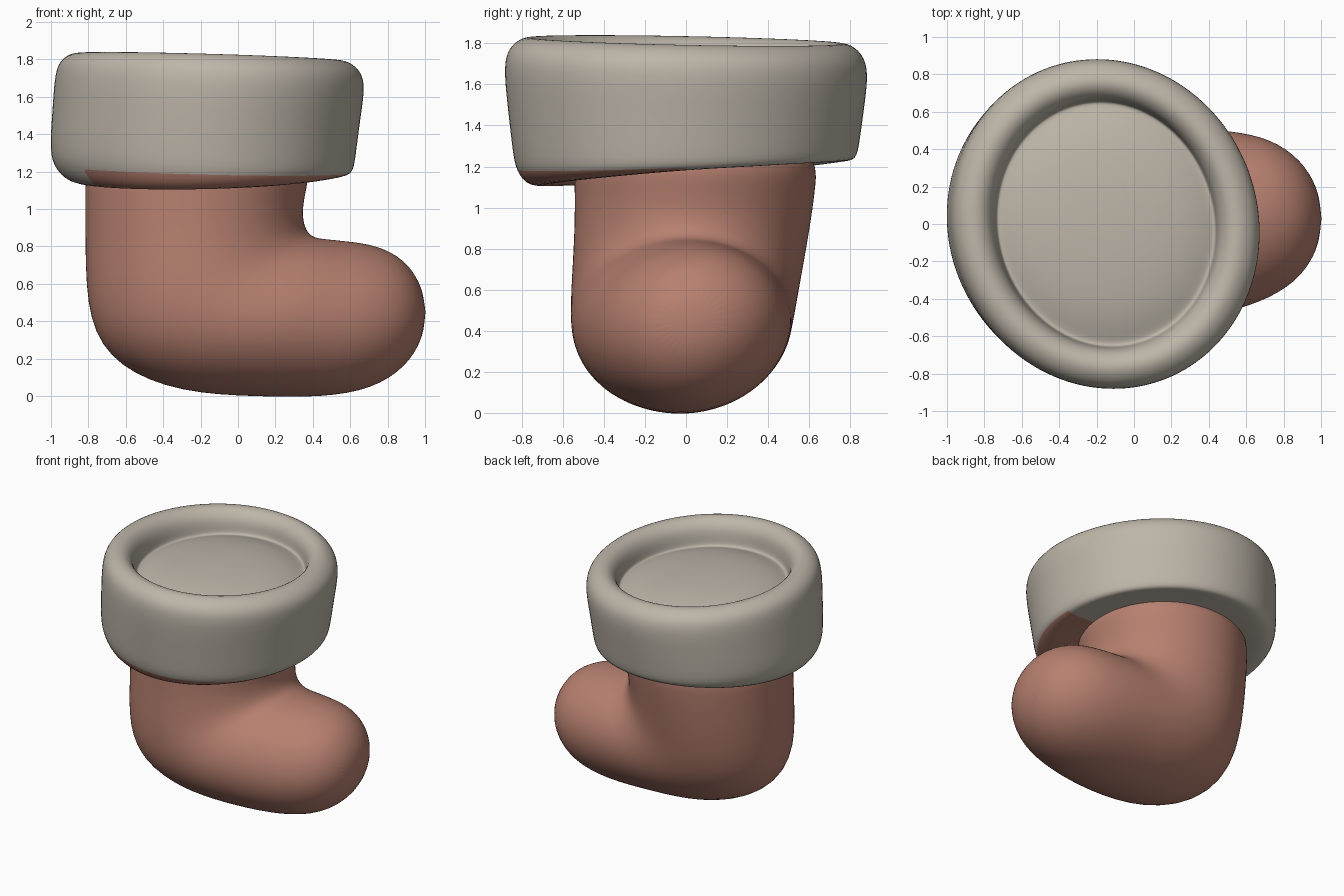
import bpy, math
from mathutils import Vector

cube = bpy.data.objects.get("Cube")
if cube:
    bpy.data.objects.remove(cube, do_unlink=True)

SEGMENTS = 32


def material(name, color):
    mat = bpy.data.materials.new(name)
    mat.use_nodes = True
    mat.diffuse_color = color
    mat.node_tree.nodes["Principled BSDF"].inputs["Base Color"].default_value = color
    return mat


red = material("dusty red", (0.47, 0.215, 0.16, 1))
grey = material("warm grey", (0.51, 0.465, 0.395, 1))


def loft(name, rings, start, end, mats):
    """Skin a list of closed rings, closing each end with a fan to a point."""
    verts = [v for ring in rings for v in ring] + [start, end]
    n, last = SEGMENTS, (len(rings) - 1) * SEGMENTS
    faces = []
    for k in range(n):
        m = (k + 1) % n
        for r in range(0, last, n):
            faces.append((r + k, r + m, r + n + m, r + n + k))
        faces.append((len(verts) - 2, m, k))
        faces.append((len(verts) - 1, last + k, last + m))
    mesh = bpy.data.meshes.new(name)
    mesh.from_pydata(verts, [], faces)
    mesh.update()
    obj = bpy.data.objects.new(name, mesh)
    bpy.context.collection.objects.link(obj)
    for mat in mats:
        mesh.materials.append(mat)
    mesh.shade_smooth()
    obj.modifiers.new("smooth", "SUBSURF").levels = 2
    obj.modifiers["smooth"].render_levels = 2
    return obj


angles = [2 * math.pi * k / SEGMENTS for k in range(SEGMENTS)]

# Boot: elliptical sections fanning around the ankle, from the shaft to the toe
# (inner x, inner z, outer x, outer z, half width, y centre, sideways lean)
sections = [
    (0.41, 1.30, -0.82, 1.30, 0.60, 0.05, 0),
    (0.365, 1.10, -0.82, 1.10, 0.59, 0.045, 0),
    (0.345, 0.98, -0.82, 0.80, 0.575, 0.03, 0),
    (0.36, 0.90, -0.81, 0.39, 0.56, 0.0, 0.02),
    (0.39, 0.86, -0.65, 0.15, 0.55, -0.015, 0.03),
    (0.43, 0.845, -0.31, 0.015, 0.54, -0.02, 0.03),
    (0.48, 0.84, 0.10, -0.005, 0.525, -0.01, 0.035),
    (0.58, 0.83, 0.45, -0.01, 0.485, 0.015, 0.03),
    (0.74, 0.81, 0.72, 0.035, 0.43, 0.03, 0.03),
    (0.89, 0.735, 0.90, 0.155, 0.315, 0.03, 0.02),
    (0.98, 0.60, 0.985, 0.30, 0.165, 0.03, 0.01),
]
rings = []
for ix, iz, ox, oz, half, cy, lean in sections:
    inner, outer = Vector((ix, cy + lean, iz)), Vector((ox, cy - lean, oz))
    mid, arm = (inner + outer) / 2, (inner - outer) / 2
    rings.append([mid + arm * math.cos(a) + Vector((0, half * math.sin(a), 0))
                  for a in angles])
loft("boot", rings, Vector((-0.2, 0.05, 1.3)), Vector((1.005, 0.03, 0.45)), [red])

# Cuff: tilted oval rings from the domed top, over the rim and under the edge
# (x radius, y radius, height, x centre, slope along x, slope along y)
profile = [
    (0.25, 0.28, 1.715, -0.15, -0.02, 0.0),
    (0.45, 0.50, 1.685, -0.15, -0.02, 0.0),
    (0.56, 0.62, 1.64, -0.15, -0.02, 0.0),
    (0.59, 0.66, 1.63, -0.15, -0.02, 0.0),
    (0.595, 0.665, 1.68, -0.15, -0.03, -0.01),
    (0.61, 0.675, 1.755, -0.15, -0.03, -0.02),
    (0.66, 0.725, 1.81, -0.15, -0.03, -0.02),
    (0.73, 0.79, 1.82, -0.15, -0.03, -0.02),
    (0.81, 0.865, 1.77, -0.15, -0.035, -0.02),
    (0.835, 0.895, 1.68, -0.15, -0.03, -0.02),
    (0.825, 0.875, 1.50, -0.17, -0.04, 0.0),
    (0.82, 0.85, 1.30, -0.19, -0.05, 0.02),
    (0.805, 0.835, 1.205, -0.19, -0.03, 0.03),
    (0.72, 0.77, 1.16, -0.19, 0.03, 0.085),
    (0.60, 0.64, 1.165, -0.20, 0.03, 0.08),
    (0.45, 0.45, 1.19, -0.20, 0.0, 0.03),
]
rings = []
for rx, ry, z, cx, sx, sy in profile:
    ring = []
    for a in angles:
        dx, dy = rx * math.cos(a), ry * math.sin(a)
        ring.append(Vector((cx + dx - 0.05 * dy, dy, z + sx * dx + sy * dy)))
    rings.append(ring)
cuff = loft("cuff", rings, Vector((-0.15, 0, 1.725)), Vector((-0.2, 0, 1.2)), [grey, red])

# Red staining on the front of the cuff's underside and its lowest lip
for face in cuff.data.polygons:
    underside = face.center.z < 1.25 and abs(face.normal.z) > 0.85 and face.center.y < 0.03
    lip = face.center.z < 1.155 and face.center.y < -0.3
    if underside or lip:
        face.material_index = 1
